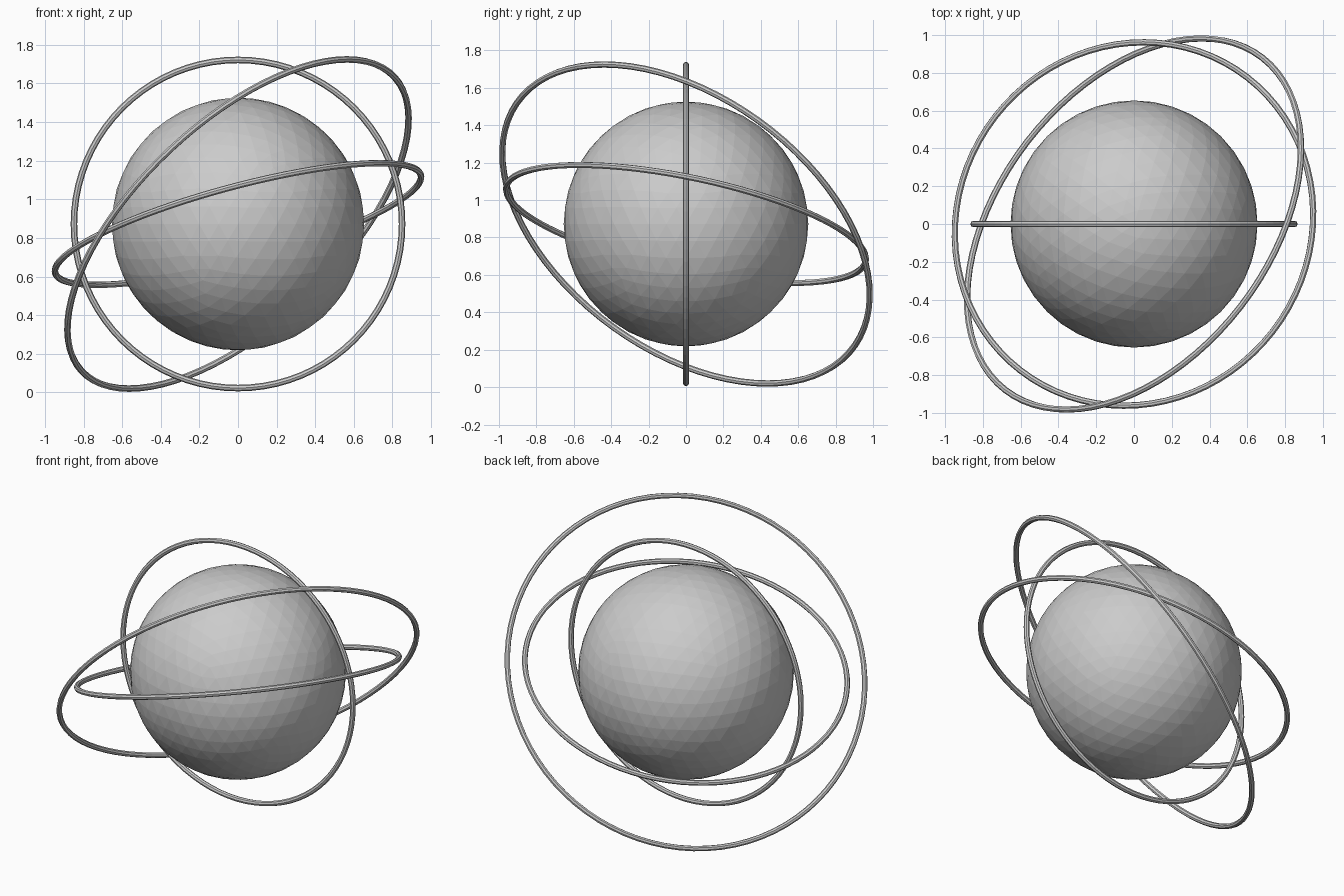
import bpy
from mathutils import Vector

if "Cube" in bpy.data.objects:
    bpy.data.objects.remove(bpy.data.objects["Cube"])

CENTER = Vector((0, 0, 0.872))
TUBE = 0.017

# Faceted central ball
bpy.ops.mesh.primitive_ico_sphere_add(subdivisions=4, radius=0.654, location=CENTER)
bpy.context.object.name = "core_sphere"


def ring(name, radius, normal):
    """Thin hoop around the ball, lying in the plane with the given normal."""
    rot = Vector(normal).to_track_quat('Z', 'Y').to_euler()
    bpy.ops.mesh.primitive_torus_add(
        major_radius=radius, minor_radius=TUBE, major_segments=80,
        minor_segments=8, location=CENTER, rotation=rot)
    bpy.context.object.name = name


# Three orbit hoops of growing size
ring("inner_ring", 0.85, (0, 1, 0))
ring("middle_ring", 0.981, (-0.254, 0.197, 0.947))
ring("outer_ring", 1.112, (-0.607, 0.469, 0.642))
